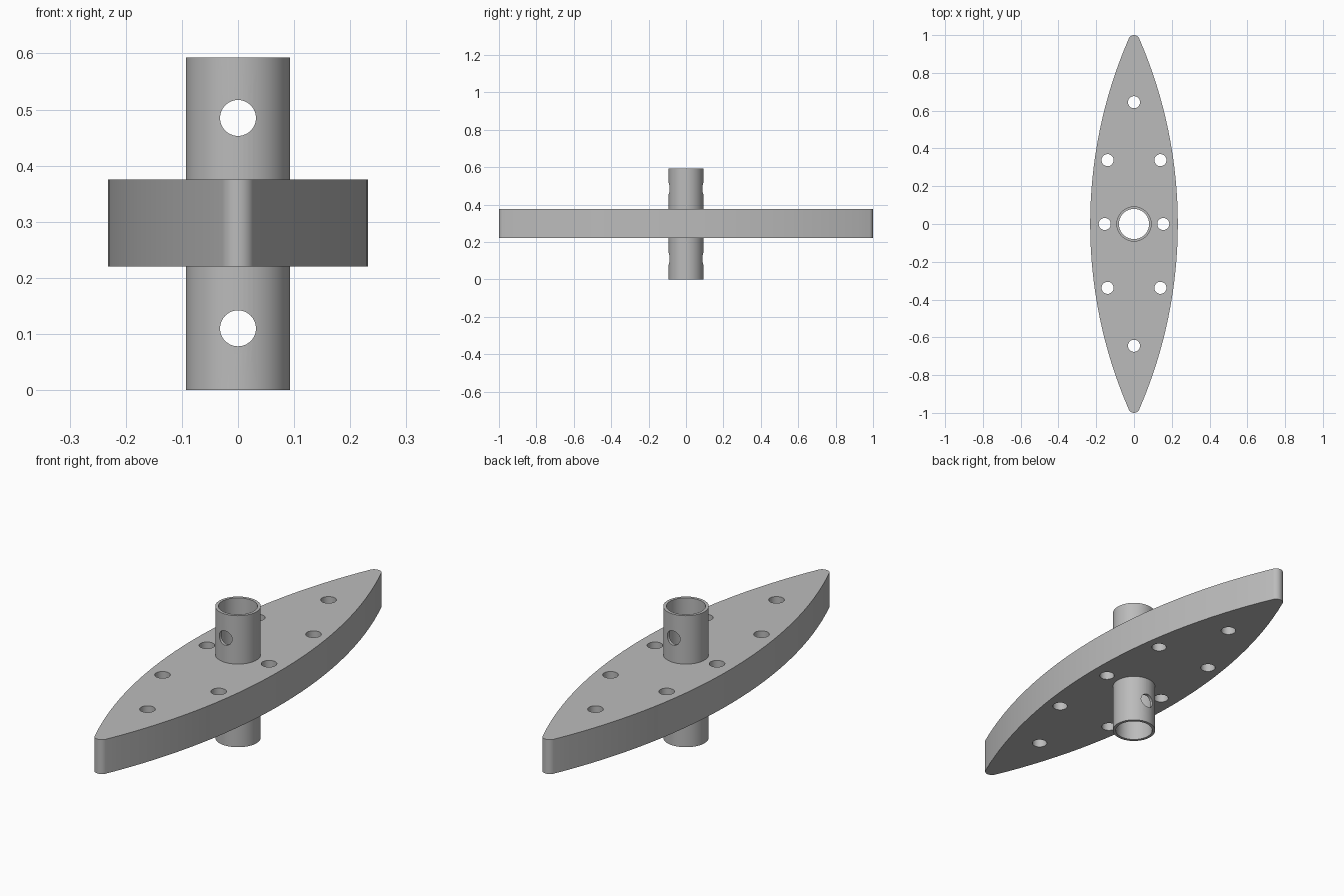
import bpy, bmesh, math
from mathutils import Matrix, Vector

cube = bpy.data.objects.get("Cube")
if cube:
    bpy.data.objects.remove(cube, do_unlink=True)

PLATE_BOTTOM, PLATE_TOP = 0.22, 0.375
HALF_WIDTH, TIP_RADIUS = 0.232, 0.03
TUBE_HEIGHT, TUBE_OUTER, TUBE_INNER = 0.593, 0.093, 0.08
HOLE_RADIUS = 0.032

grey = bpy.data.materials.new("metal_grey")
grey.use_nodes = True
grey.diffuse_color = (0.5, 0.5, 0.5, 1)
grey.node_tree.nodes["Principled BSDF"].inputs["Base Color"].default_value = (0.5, 0.5, 0.5, 1)


def make_object(name, bm):
    bmesh.ops.recalc_face_normals(bm, faces=bm.faces)
    mesh = bpy.data.meshes.new(name)
    bm.to_mesh(mesh)
    bm.free()
    mesh.materials.append(grey)
    obj = bpy.data.objects.new(name, mesh)
    bpy.context.collection.objects.link(obj)
    return obj


def add_cylinder(bm, radius, depth, centre, along_y=False, segments=48):
    turn = Matrix.Rotation(math.pi / 2 if along_y else 0, 4, "X")
    bmesh.ops.create_cone(bm, cap_ends=True, segments=segments, radius1=radius,
                          radius2=radius, depth=depth,
                          matrix=Matrix.Translation(centre) @ turn)


def finish(obj, cutter):
    """Cut the holes, then smooth the curved walls."""
    cutter.hide_render = True
    mod = obj.modifiers.new("holes", "BOOLEAN")
    mod.operation, mod.solver, mod.object = "DIFFERENCE", "EXACT", cutter
    bpy.ops.object.select_all(action="DESELECT")
    bpy.context.view_layer.objects.active = obj
    obj.select_set(True)
    bpy.ops.object.modifier_apply(modifier=mod.name)
    bpy.data.objects.remove(cutter, do_unlink=True)
    bpy.ops.object.shade_smooth_by_angle(angle=math.radians(35))


# Pointed plate: two wide arcs joined by small tangent tip arcs
tip_y = 1 - TIP_RADIUS
arc_r = (HALF_WIDTH**2 + tip_y**2 - TIP_RADIUS**2) / (2 * (HALF_WIDTH - TIP_RADIUS))
offset = arc_r - HALF_WIDTH
sweep = math.atan2(tip_y, offset)
half = []
for i in range(33):
    a = sweep * (i / 16 - 1)
    half.append((arc_r * math.cos(a) - offset, arc_r * math.sin(a)))
for i in range(1, 16):
    a = sweep + (math.pi - 2 * sweep) * i / 16
    half.append((TIP_RADIUS * math.cos(a), tip_y + TIP_RADIUS * math.sin(a)))
outline = half + [(-x, -y) for x, y in half]

bm = bmesh.new()
base = bm.faces.new([bm.verts.new((x, y, PLATE_BOTTOM)) for x, y in outline])
top = bmesh.ops.extrude_face_region(bm, geom=[base])["geom"]
bmesh.ops.translate(bm, vec=Vector((0, 0, PLATE_TOP - PLATE_BOTTOM)),
                    verts=[v for v in top if isinstance(v, bmesh.types.BMVert)])
plate = make_object("pointed_plate", bm)

# Plate bolt holes and the seat for the tube
bm = bmesh.new()
spots = [(s * 0.155, 0) for s in (-1, 1)] + [(0, s * 0.645) for s in (-1, 1)]
spots += [(sx * 0.14, sy * 0.338) for sx in (-1, 1) for sy in (-1, 1)]
for x, y in spots:
    add_cylinder(bm, HOLE_RADIUS, 1, (x, y, 0.3), segments=32)
add_cylinder(bm, (TUBE_OUTER + TUBE_INNER) / 2, 1, (0, 0, 0.3))
finish(plate, make_object("plate_hole_cutter", bm))

# Central tube: ring profile revolved as nested loops
bm = bmesh.new()
profile = [(TUBE_OUTER, 0), (TUBE_OUTER, TUBE_HEIGHT),
           (TUBE_INNER, TUBE_HEIGHT), (TUBE_INNER, 0)]
verts = [bm.verts.new((r, 0, z)) for r, z in profile]
edges = [bm.edges.new((verts[i], verts[(i + 1) % 4])) for i in range(4)]
bmesh.ops.spin(bm, geom=verts + edges, cent=(0, 0, 0), axis=(0, 0, 1),
               angle=2 * math.pi, steps=64, use_merge=True)
bmesh.ops.remove_doubles(bm, verts=bm.verts, dist=0.0001)
tube = make_object("centre_tube", bm)

# Cross-pin holes through the tube, front to back
bm = bmesh.new()
for z in (0.11, 0.485):
    add_cylinder(bm, HOLE_RADIUS, 0.5, (0, 0, z), along_y=True)
finish(tube, make_object("pin_hole_cutter", bm))
